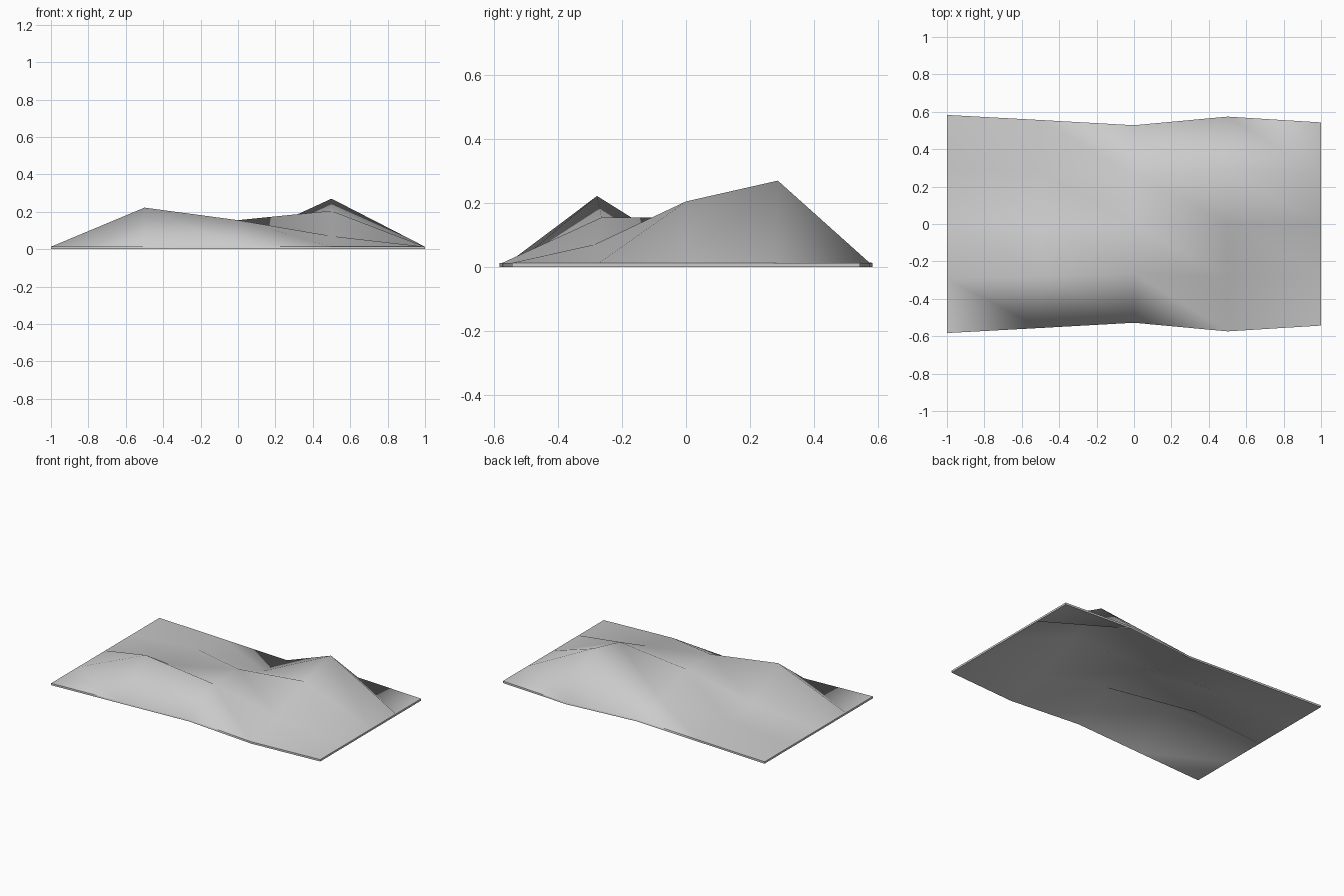
import bpy
import bmesh

cube = bpy.data.objects.get("Cube")
if cube:
    bpy.data.objects.remove(cube, do_unlink=True)

# Grid layout: column positions, half depth of each column, hill heights
RIM = 0.013
columns = [-1.0, -0.5, 0.0, 0.5, 1.0]
half_depth = [0.583, 0.556, 0.528, 0.574, 0.543]
hills = [
    [0.222, 0.155, 0.070],  # front row
    [0.048, 0.155, 0.205],  # middle row
    [0.050, 0.040, 0.270],  # back row
]


def height(col, row):
    """Rim height on the border, hill height inside."""
    if col in (0, 4) or row in (0, 4):
        return RIM
    return hills[row - 1][col - 1]


# Terrain sheet of triangles, all split along the same diagonal
bm = bmesh.new()
grid = [[bm.verts.new((columns[c], half_depth[c] * (r - 2) / 2, height(c, r)))
         for c in range(5)] for r in range(5)]
for r in range(4):
    for c in range(4):
        a, b = grid[r][c], grid[r][c + 1]
        d, e = grid[r + 1][c], grid[r + 1][c + 1]
        bm.faces.new((a, b, d))
        bm.faces.new((b, e, d))

# Thin shell: a copy dropped straight down, joined by a vertical rim
shell = bmesh.ops.extrude_face_region(bm, geom=bm.faces[:], use_keep_orig=True)
lower = [v for v in shell["geom"] if isinstance(v, bmesh.types.BMVert)]
bmesh.ops.translate(bm, verts=lower, vec=(0, 0, -RIM))
bmesh.ops.recalc_face_normals(bm, faces=bm.faces[:])

mesh = bpy.data.meshes.new("terrain")
bm.to_mesh(mesh)
bm.free()
terrain = bpy.data.objects.new("terrain", mesh)
bpy.context.collection.objects.link(terrain)

# Plain grey material
grey = bpy.data.materials.new("light grey")
grey.use_nodes = True
grey.diffuse_color = (0.6, 0.6, 0.6, 1)
grey.node_tree.nodes["Principled BSDF"].inputs["Base Color"].default_value = (0.6, 0.6, 0.6, 1)
mesh.materials.append(grey)

# Smooth hills, sharp rim
bpy.ops.object.select_all(action="DESELECT")
terrain.select_set(True)
bpy.context.view_layer.objects.active = terrain
bpy.ops.object.shade_smooth_by_angle(angle=1.05)
